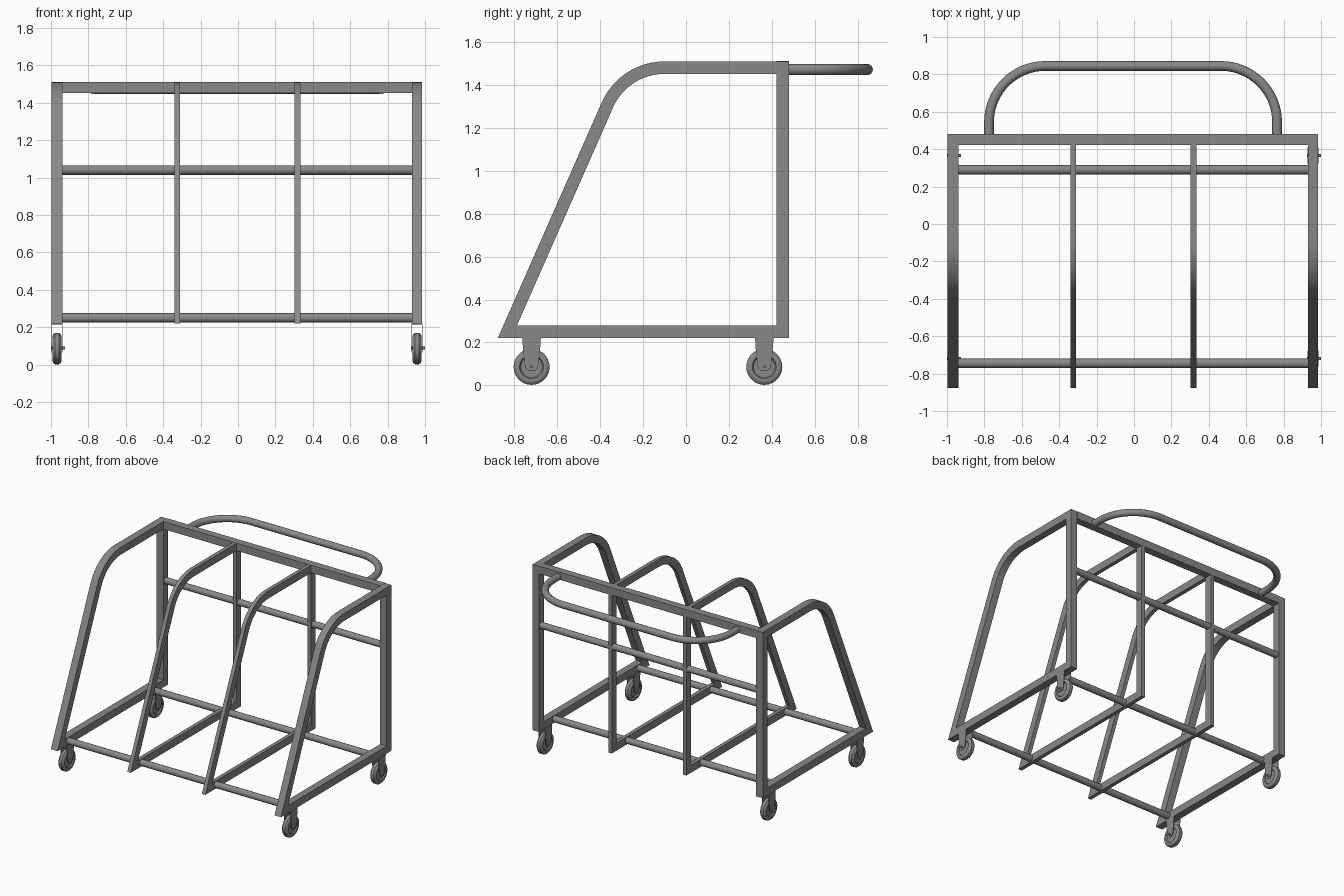
import bpy, bmesh, math
from mathutils import Matrix, Vector

cube = bpy.data.objects.get("Cube")
if cube:
    bpy.data.objects.remove(cube, do_unlink=True)

GREY = (0.25, 0.25, 0.25, 1)
steel = bpy.data.materials.new("grey steel")
steel.use_nodes = True
steel.diffuse_color = GREY
steel.node_tree.nodes["Principled BSDF"].inputs["Base Color"].default_value = GREY

LEFT, RIGHT = 0.957, -0.968       # centres of the outer frames
BASE, TOP, BACK = 0.22, 1.51, 0.48
TUBE = 0.058                      # depth of the square tube
SLOPE = math.radians(66.2)


def finish(bm, name, smooth=True):
    bmesh.ops.recalc_face_normals(bm, faces=bm.faces)
    mesh = bpy.data.meshes.new(name)
    bm.to_mesh(mesh)
    bm.free()
    mesh.materials.append(steel)
    ob = bpy.data.objects.new(name, mesh)
    bpy.context.collection.objects.link(ob)
    if smooth:
        bpy.ops.object.select_all(action='DESELECT')
        ob.select_set(True)
        bpy.context.view_layer.objects.active = ob
        bpy.ops.object.shade_smooth_by_angle(angle=math.radians(35))
    return ob


def box(name, low, high):
    bm = bmesh.new()
    bmesh.ops.create_cube(bm, size=1)
    low, high = Vector(low), Vector(high)
    for v in bm.verts:
        v.co = (low + high) / 2 + Vector(a * b for a, b in zip(v.co, high - low))
    return finish(bm, name, False)


def rod(name, x0, x1, y, z, radius, sides=20):
    bm = bmesh.new()
    bmesh.ops.create_cone(bm, cap_ends=True, segments=sides, radius1=radius,
                          radius2=radius, depth=x1 - x0,
                          matrix=Matrix.Translation(((x0 + x1) / 2, y, z))
                          @ Matrix.Rotation(math.pi / 2, 4, 'Y'))
    return finish(bm, name)


def frame_loop(inset):
    """Side outline in (y, z): sloped front, rounded shoulder, flat top, upright back."""
    cy, cz, r = -0.1, 1.19, 0.32 - inset
    arc = []
    for i in range(13):
        a = SLOPE * (1 - i / 12)
        arc.append((cy - r * math.sin(a), cz + r * math.cos(a)))
    y, z = arc[0]
    floor = BASE + inset
    foot = (y - (z - floor) / math.tan(SLOPE), floor)
    return [foot] + arc + [(BACK - inset, TOP - inset), (BACK - inset, floor)]


def frame(name, x, width):
    bm = bmesh.new()
    rings = [[bm.verts.new((x + s * width / 2, y, z)) for y, z in frame_loop(inset)]
             for s, inset in ((-1, 0), (1, 0), (1, TUBE), (-1, TUBE))]
    n = len(rings[0])
    for k in range(4):
        a, b = rings[k], rings[(k + 1) % 4]
        for i in range(n):
            j = (i + 1) % n
            bm.faces.new((a[i], a[j], b[j], b[i]))
    return finish(bm, name)


# Four bent tube frames
frame("left_frame", LEFT, 0.056)
frame("right_frame", RIGHT, 0.058)
frame("left_divider_frame", 0.318, 0.03)
frame("right_divider_frame", -0.324, 0.03)

# Cross members
IN0, IN1 = RIGHT + 0.029, LEFT - 0.028
box("top_crossbar", (IN0, BACK - TUBE, TOP - TUBE), (IN1, BACK + 0.001, TOP + 0.001))
rod("back_cross_tube", IN0, IN1, 0.453, 1.04, 0.025)
rod("rear_floor_tube", IN0, IN1, 0.29, 0.25, 0.025)
rod("front_floor_tube", IN0, IN1, -0.745, 0.25, 0.025)

# Push handle: swept round tube
half, bend, reach, mid = 0.77, 0.3, 0.845, -0.005
path = [(half, BACK - 0.01)]
for i in range(17):
    a = math.pi / 2 * i / 16
    path.append((half - bend + bend * math.cos(a), reach - bend + bend * math.sin(a)))
path += [(-x, y) for x, y in reversed(path)]
bm = bmesh.new()
SIDES, rings = 16, []
for i, p in enumerate(path):
    ahead, behind = path[min(i + 1, len(path) - 1)], path[max(i - 1, 0)]
    t = (Vector(ahead) - Vector(behind)).normalized()
    ring = []
    for k in range(SIDES):
        a = math.tau * k / SIDES
        out = 0.026 * math.cos(a)
        ring.append(bm.verts.new((mid + p[0] + t.y * out, p[1] - t.x * out,
                                  1.472 + 0.026 * math.sin(a))))
    rings.append(ring)
for a, b in zip(rings, rings[1:]):
    for k in range(SIDES):
        j = (k + 1) % SIDES
        bm.faces.new((a[k], a[j], b[j], b[k]))
bm.faces.new(rings[0])
bm.faces.new(rings[-1])
finish(bm, "push_handle")


def wheel(name, x, y, z):
    """Rounded tyre with a recessed hub, turned around x."""
    half_profile = [(0.014, 0), (0.014, 0.05), (0.022, 0.056),
                    (0.024, 0.066), (0.02, 0.077), (0.011, 0.084)]
    profile = half_profile + [(-u, r) for u, r in reversed(half_profile)]
    bm = bmesh.new()
    pts = [bm.verts.new((x + u, y, z + r)) for u, r in profile]
    edges = [bm.edges.new(e) for e in zip(pts, pts[1:])]
    bmesh.ops.spin(bm, geom=pts + edges, cent=(x, y, z), axis=(1, 0, 0),
                   angle=math.tau, steps=28, use_duplicate=False)
    bmesh.ops.remove_doubles(bm, verts=bm.verts, dist=0.0005)
    return finish(bm, name)


def fork(name, x, y, z):
    """Two tapered cheeks with rounded lower ends, joined by a top plate."""
    outline = [(-0.043, BASE), (0.043, BASE), (0.04, 0.17)]
    for i in range(9):
        a = -math.pi * i / 8
        outline.append((0.031 * math.cos(a), z + 0.024 * math.sin(a)))
    outline.append((-0.04, 0.17))
    bm = bmesh.new()
    for side in (-1, 1):
        face = bm.faces.new([bm.verts.new((x + side * 0.026, y + u, v)) for u, v in outline])
        new = bmesh.ops.extrude_face_region(bm, geom=[face])["geom"]
        bmesh.ops.translate(bm, vec=(side * 0.004, 0, 0),
                            verts=[g for g in new if isinstance(g, bmesh.types.BMVert)])
    finish(bm, name, False)
    box(name + "_plate", (x - 0.03, y - 0.043, BASE - 0.005), (x + 0.03, y + 0.043, BASE))


# Casters
for side, x in (("left", LEFT), ("right", RIGHT)):
    for end, y in (("front", -0.72), ("back", 0.365)):
        label = f"{end}_{side}_caster"
        wheel(label + "_wheel", x, y, 0.086)
        fork(label + "_fork", x, y, 0.09)
        rod(label + "_axle", x - 0.032, x + 0.043, y, 0.088, 0.008, 12)
